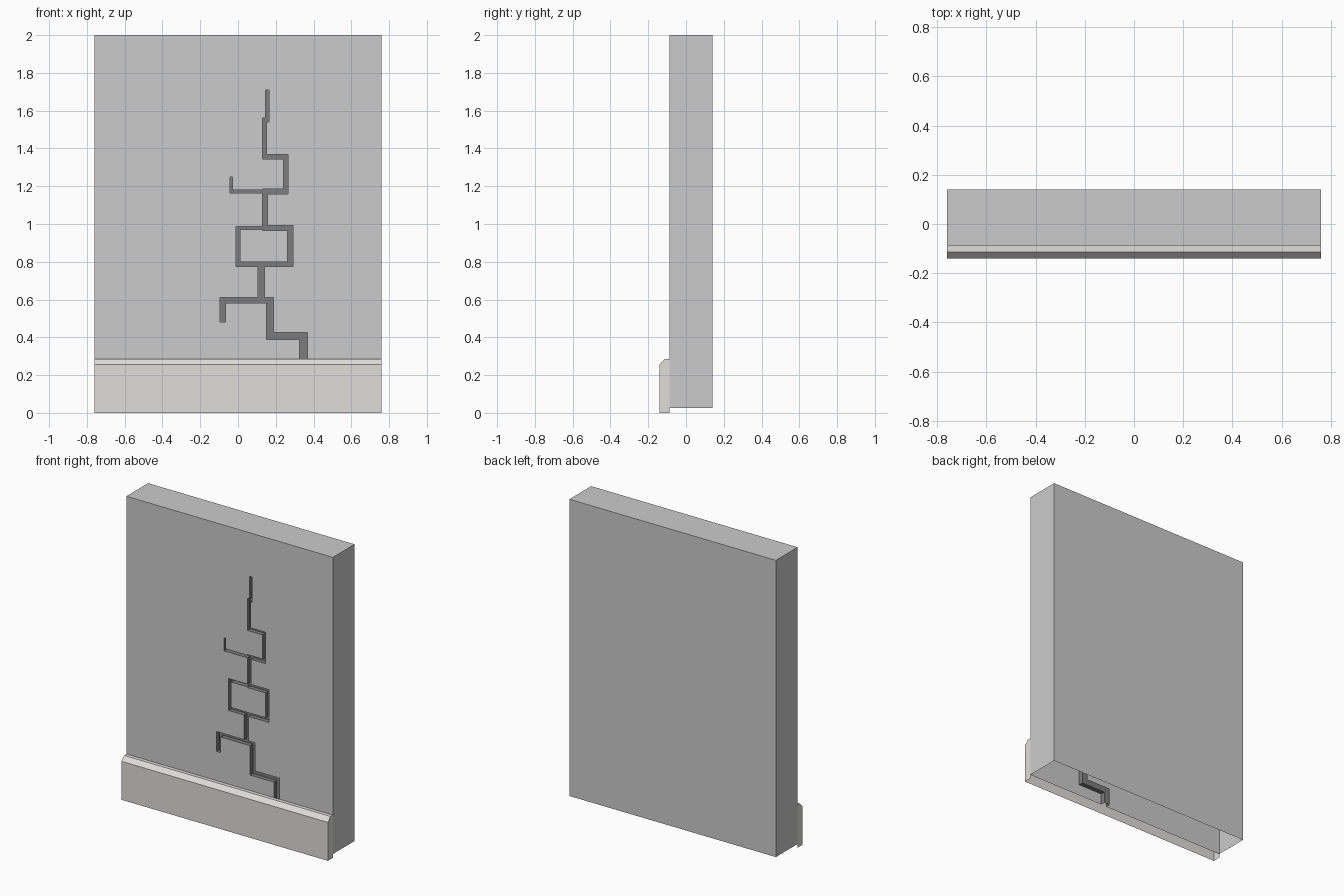
import bpy, bmesh

if "Cube" in bpy.data.objects:
    bpy.data.objects.remove(bpy.data.objects["Cube"])

W, FRONT, BACK, FOOT, TOP = 0.76, -0.088, 0.14, 0.025, 2.0
DEPTH = 0.03


def material(name, color):
    m = bpy.data.materials.new(name)
    m.diffuse_color = (*color, 1)
    m.use_nodes = True
    m.node_tree.nodes["Principled BSDF"].inputs["Base Color"].default_value = m.diffuse_color
    return m


def finish(name, bm, mats):
    me = bpy.data.meshes.new(name)
    bm.to_mesh(me)
    bm.free()
    ob = bpy.data.objects.new(name, me)
    bpy.context.collection.objects.link(ob)
    for m in mats:
        me.materials.append(m)
    return ob


plaster = material("plaster", (0.62, 0.62, 0.63))
dark = material("crack_dark", (0.2, 0.2, 0.2))
trim = material("trim", (0.74, 0.73, 0.7))

# Stepped crack as rectangles: x0, x1, z0, z1
crack = [
    (.146, .165, 1.54, 1.71), (.13, .152, 1.345, 1.56),
    (.13, .265, 1.345, 1.368), (.242, .265, 1.16, 1.368),
    (.13, .265, 1.16, 1.185), (-.043, .13, 1.163, 1.18),
    (-.043, -.03, 1.163, 1.25), (.13, .156, .965, 1.185),
    (-.01, .156, .97, .988), (.13, .29, .965, .993),
    (-.01, .01, .775, .988), (.263, .29, .775, .993),
    (-.01, .29, .775, .8), (.107, .14, .585, .8),
    (-.095, .187, .583, .612), (-.095, -.066, .48, .612),
    (.15, .187, .388, .612), (.15, .367, .388, .425),
    (.325, .367, .1, .425), (.15, .367, .1, .14), (.15, .19, FOOT, .14),
]

# Wall front face: grid of cells, crack cells sunk into the wall
xs = sorted({-W, W} | {v for r in crack for v in r[:2]})
zs = sorted({FOOT, TOP} | {v for r in crack for v in r[2:]})


def sunk(i, j):
    if not (0 <= i < len(xs) - 1 and 0 <= j < len(zs) - 1):
        return False
    x, z = (xs[i] + xs[i + 1]) / 2, (zs[j] + zs[j + 1]) / 2
    return any(a < x < b and c < z < d for a, b, c, d in crack)


bm = bmesh.new()


def quad(pts, mat=0):
    bm.faces.new([bm.verts.new(p) for p in pts]).material_index = mat


for i in range(len(xs) - 1):
    for j in range(len(zs) - 1):
        x0, x1, z0, z1 = xs[i], xs[i + 1], zs[j], zs[j + 1]
        s = sunk(i, j)
        y = FRONT + DEPTH * s
        quad([(x0, y, z0), (x1, y, z0), (x1, y, z1), (x0, y, z1)], int(s))
        if s:
            # Groove side walls
            for di, dj, p, q in ((-1, 0, (x0, z0), (x0, z1)), (1, 0, (x1, z1), (x1, z0)),
                                 (0, -1, (x1, z0), (x0, z0)), (0, 1, (x0, z1), (x1, z1))):
                if not sunk(i + di, j + dj) and j + dj >= 0:
                    quad([(p[0], FRONT, p[1]), (p[0], y, p[1]),
                          (q[0], y, q[1]), (q[0], FRONT, q[1])], 1)

# Wall sides, top and back; the underside is open
quad([(W, BACK, FOOT), (-W, BACK, FOOT), (-W, BACK, TOP), (W, BACK, TOP)])
quad([(W, FRONT, FOOT), (W, BACK, FOOT), (W, BACK, TOP), (W, FRONT, TOP)])
quad([(-W, BACK, FOOT), (-W, FRONT, FOOT), (-W, FRONT, TOP), (-W, BACK, TOP)])
quad([(-W, FRONT, TOP), (W, FRONT, TOP), (W, BACK, TOP), (-W, BACK, TOP)])
bmesh.ops.remove_doubles(bm, verts=bm.verts[:], dist=1e-5)
bmesh.ops.dissolve_limit(bm, angle_limit=0.01, verts=bm.verts[:], edges=bm.edges[:],
                         delimit={'MATERIAL'})
bmesh.ops.triangulate(bm, faces=[f for f in bm.faces if len(f.verts) > 4])
finish("wall", bm, [plaster, dark])

# Skirting board: chamfered profile with closed ends, open back and underside
profile = [(-.14, 0), (-.14, .256), (-.113, .285), (FRONT, .285), (FRONT, 0)]
bm = bmesh.new()
left = [bm.verts.new((-W, y, z)) for y, z in profile]
right = [bm.verts.new((W, y, z)) for y, z in profile]
for k in range(3):
    bm.faces.new((left[k], right[k], right[k + 1], left[k + 1]))
bm.faces.new(left)
bm.faces.new(right[::-1])
finish("skirting_board", bm, [trim])
for f in bpy.data.objects["skirting_board"].data.polygons:
    if f.normal.x * f.center.x < 0:
        f.flip()
